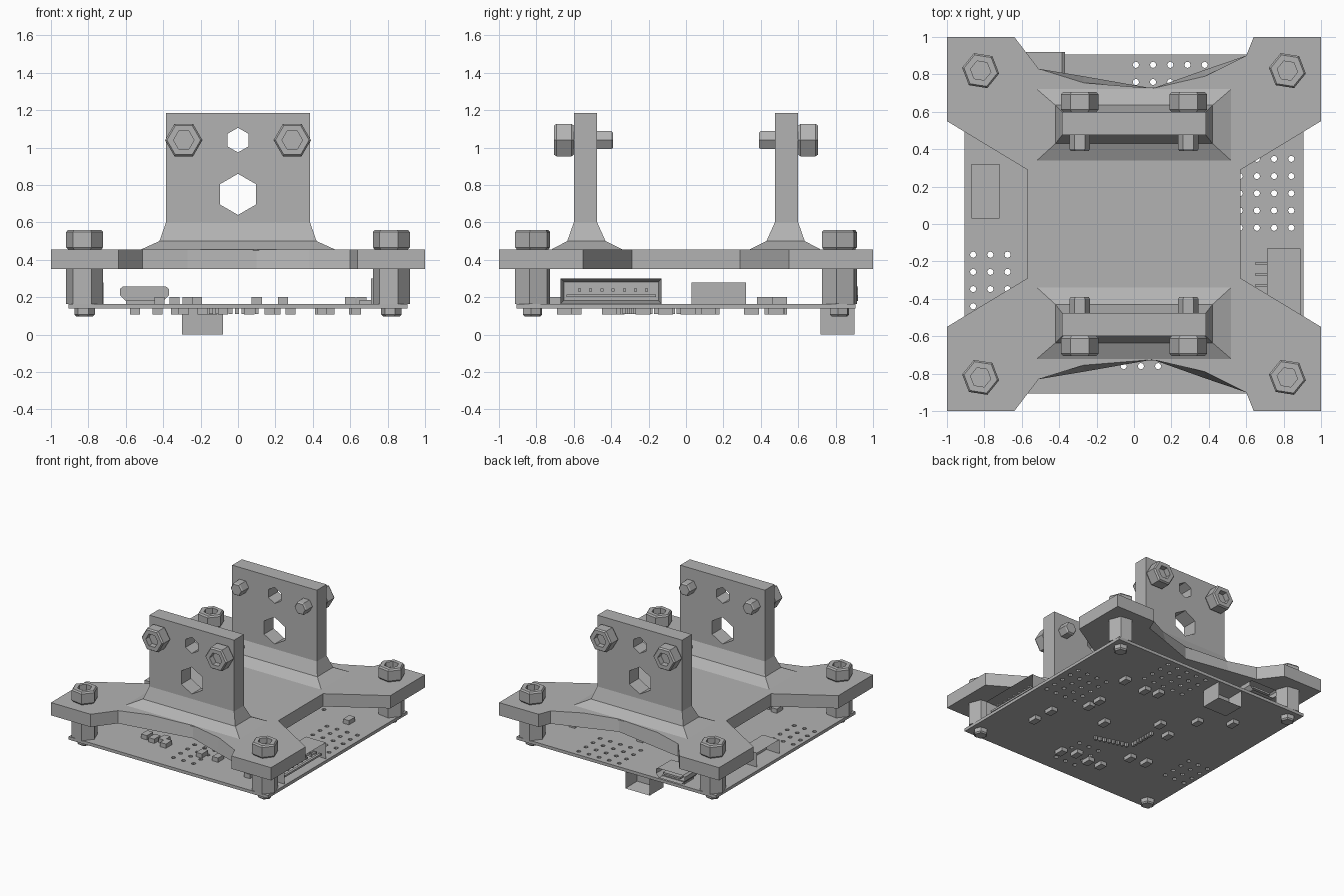
import bpy
import bmesh
from math import cos, sin, pi, radians
from mathutils import Matrix, Vector

if "Cube" in bpy.data.objects:
    bpy.data.objects.remove(bpy.data.objects["Cube"], do_unlink=True)

grey = bpy.data.materials.new("neutral grey")
grey.use_nodes = True
grey.diffuse_color = (0.45, 0.45, 0.45, 1)
grey.node_tree.nodes["Principled BSDF"].inputs["Base Color"].default_value = (0.45, 0.45, 0.45, 1)


def finish(name, bm):
    bmesh.ops.recalc_face_normals(bm, faces=bm.faces)
    mesh = bpy.data.meshes.new(name)
    bm.to_mesh(mesh)
    bm.free()
    mesh.materials.append(grey)
    obj = bpy.data.objects.new(name, mesh)
    bpy.context.collection.objects.link(obj)
    return obj


def loft(bm, rings):
    """Skin a stack of equal-length point rings and cap both ends."""
    loops = [[bm.verts.new(p) for p in ring] for ring in rings]
    n = len(loops[0])
    for a, b in zip(loops, loops[1:]):
        for i in range(n):
            j = (i + 1) % n
            bm.faces.new((a[i], a[j], b[j], b[i]))
    bm.faces.new(loops[0][::-1])
    bm.faces.new(loops[-1])


def prism(bm, profile, matrix, sides=6, turn=0.0):
    """Polygonal turned part from (radius, height) pairs."""
    loft(bm, [[matrix @ Vector((r * cos(turn + 2 * pi * i / sides),
                                r * sin(turn + 2 * pi * i / sides), h))
               for i in range(sides)] for r, h in profile])


def add_box(bm, lo, hi):
    size = [b - a for a, b in zip(lo, hi)]
    mid = [(a + b) / 2 for a, b in zip(lo, hi)]
    made = bmesh.ops.create_cube(bm, size=1, matrix=Matrix.Translation(mid) @ Matrix.Diagonal((*size, 1)))
    return made["verts"]


def socket_box(name, lo, hi, direction, rim, depth):
    """Box with a recessed opening on the side facing direction."""
    bm = bmesh.new()
    add_box(bm, lo, hi)
    bm.normal_update()
    face = [f for f in bm.faces if f.normal.dot(Vector(direction)) > 0.9]
    bmesh.ops.inset_individual(bm, faces=face, thickness=rim, depth=-depth)
    return finish(name, bm)


def cut(obj, cutter):
    mod = obj.modifiers.new("cut", 'BOOLEAN')
    mod.operation = 'DIFFERENCE'
    mod.solver = 'EXACT'
    mod.object = cutter
    bpy.context.view_layer.objects.active = obj
    bpy.ops.object.modifier_apply(modifier=mod.name)
    bpy.data.objects.remove(cutter, do_unlink=True)


# Mounting frame: four corner pads, waisted sides, sloped notches front and back
front_top = [(-1, -1), (-.64, -1), (-.51, -.83), (-.27, -.755), (.1, -.725), (.38, -.79), (.6, -.9), (.64, -1), (1, -1)]
front_low = list(front_top)
front_low[3], front_low[5] = (-.27, -.79), (.38, -.825)
waist = [(1, -.55), (.57, -.29), (.57, .29), (1, .55)]


def outline(front, z):
    pts = front + waist + [(x, -y) for x, y in front[::-1]] + [(-x, y) for x, y in waist[::-1]]
    return [(x, y, z) for x, y in pts]


bm = bmesh.new()
loft(bm, [outline(front_low, .35), outline(front_top, .455)])
finish("mounting_frame", bm)

# Upright brackets with flared feet, hex windows and bolts
NUT = [(.09, 0), (.1, .012), (.1, .093), (.09, .105), (.055, .105), (.055, .06)]
STUB = [(.055, 0), (.055, .075), (.047, .085)]
for side, label in ((-1, "front"), (1, "back")):
    rings = []
    for z, hx, y0, y1 in ((.45, .53, .33, .73), (.5, .42, .43, .635),
                          (.6, .385, .475, .6), (1.185, .385, .475, .6)):
        rings.append([(-hx, side * y0, z), (hx, side * y0, z), (hx, side * y1, z), (-hx, side * y1, z)])
    bm = bmesh.new()
    loft(bm, rings)
    bracket = finish(label + "_bracket", bm)

    bm = bmesh.new()
    for z, r in ((.75, .11), (1.04, .066)):
        at = Matrix.Translation((0, side * .3, z)) @ Matrix.Rotation(-side * pi / 2, 4, 'X')
        prism(bm, [(r, 0), (r, .5)], at, turn=pi / 6 * 3)
    cut(bracket, finish("window_cutter", bm))

    out = Matrix.Rotation(-side * pi / 2, 4, 'X')
    inward = Matrix.Rotation(side * pi / 2, 4, 'X')
    for x, hand in ((-.29, "right"), (.29, "left")):
        bm = bmesh.new()
        prism(bm, NUT, Matrix.Translation((x, side * .6, 1.04)) @ out)
        prism(bm, STUB, Matrix.Translation((x, side * .475, 1.04)) @ inward)
        finish(f"{label}_{hand}_bracket_bolt", bm)

# Corner nuts, standoffs and lower bolt ends
for x, hand in ((-.82, "right"), (.82, "left")):
    for y, label in ((-.82, "front"), (.82, "back")):
        for part, profile, z in (("nut", NUT, .455),
                                 ("standoff", [(.1, 0), (.1, .187)], .164),
                                 ("bolt_end", [(.045, 0), (.055, .01), (.055, .045)], .097)):
            bm = bmesh.new()
            prism(bm, profile, Matrix.Translation((x, y, z)), turn=radians(-9))
            finish(f"{label}_{hand}_{part}", bm)

# Circuit board with four fields of drilled holes
bm = bmesh.new()
add_box(bm, (-.905, -.905, .14), (.905, .905, .165))
board = finish("circuit_board", bm)
bm = bmesh.new()
PITCH = .092
for x0, y0, nx, ny in ((.565, -.02, 4, 5), (-.86, -.44, 3, 4), (.01, .575, 5, 4), (-.055, -.76, 3, 4)):
    for i in range(nx):
        for j in range(ny):
            at = Matrix.Translation((x0 + i * PITCH, y0 + j * PITCH, .1))
            prism(bm, [(.017, 0), (.017, .1)], at, sides=8)
cut(board, finish("hole_cutter", bm))

# Edge connectors
socket_box("left_edge_connector", (.71, -.67, .165), (.89, -.13, .3), (1, 0, 0), .025, .12)
socket_box("right_edge_connector", (-.87, .03, .165), (-.72, .32, .28), (-1, 0, 0), .012, .11)
socket_box("back_power_connector", (-.3, .72, 0), (-.08, .9, .14), (0, 1, 0), .02, .13)
bm = bmesh.new()
for i in range(7):
    y = -.57 + i * .06
    add_box(bm, (.65, y - .008, .165), (.72, y + .008, .185))
    add_box(bm, (.76, y - .008, .23), (.86, y + .008, .246))
add_box(bm, (.85, -.64, .2), (.87, -.16, .215))
finish("connector_pins", bm)

# Small port with chamfered lower shell
bm = bmesh.new()
shape = [(-.1, .18), (.1, .18), (.13, .21), (.13, .245), (.115, .257), (-.115, .257), (-.13, .245), (-.13, .21)]
loft(bm, [[(x - .5, y, z) for x, z in shape] for y in (.74, .92)])
bm.normal_update()
mouth = max(bm.faces, key=lambda f: f.calc_center_median().y)
bmesh.ops.inset_individual(bm, faces=[mouth], thickness=.01, depth=0)
bmesh.ops.translate(bm, verts=mouth.verts, vec=(0, -.12, 0))
add_box(bm, (-.6, .76, .16), (-.4, .88, .19))
add_box(bm, (-.58, .8, .21), (-.42, .9, .225))
finish("back_port", bm)

# Surface chips above and below the board
top_chips = [(-.42, -.58), (-.34, -.6), (-.27, -.57), (-.22, -.62), (.1, -.61), (.24, -.6),
             (.6, -.7), (.66, .5), (.1, .42)]
low_chips = [(.49, .48), (.28, .46), (.17, .49), (.62, -.23), (.63, -.41), (.45, .01), (.44, .12),
             (-.33, .35), (.2, -.11), (.17, -.65), (.06, -.6), (-.08, -.63), (-.19, -.62),
             (-.29, -.39), (-.43, -.37), (-.29, .05), (-.14, .14), (-.55, .5)]
for name, spots, z0, z1 in (("upper_chips", top_chips, .16, .2), ("lower_chips", low_chips, .108, .145)):
    bm = bmesh.new()
    for x, y in spots:
        add_box(bm, (x - .027, y - .04, z0), (x + .027, y + .04, z1))
    finish(name, bm)

# Row of controller pads on the underside
bm = bmesh.new()
for i in range(8):
    for x, y in ((.1 - i * .035, -.33 + i * .01), (-.18, -.22 + i * .03)):
        add_box(bm, (x - .01, y - .01, .11), (x + .01, y + .01, .145))
finish("controller_pads", bm)
